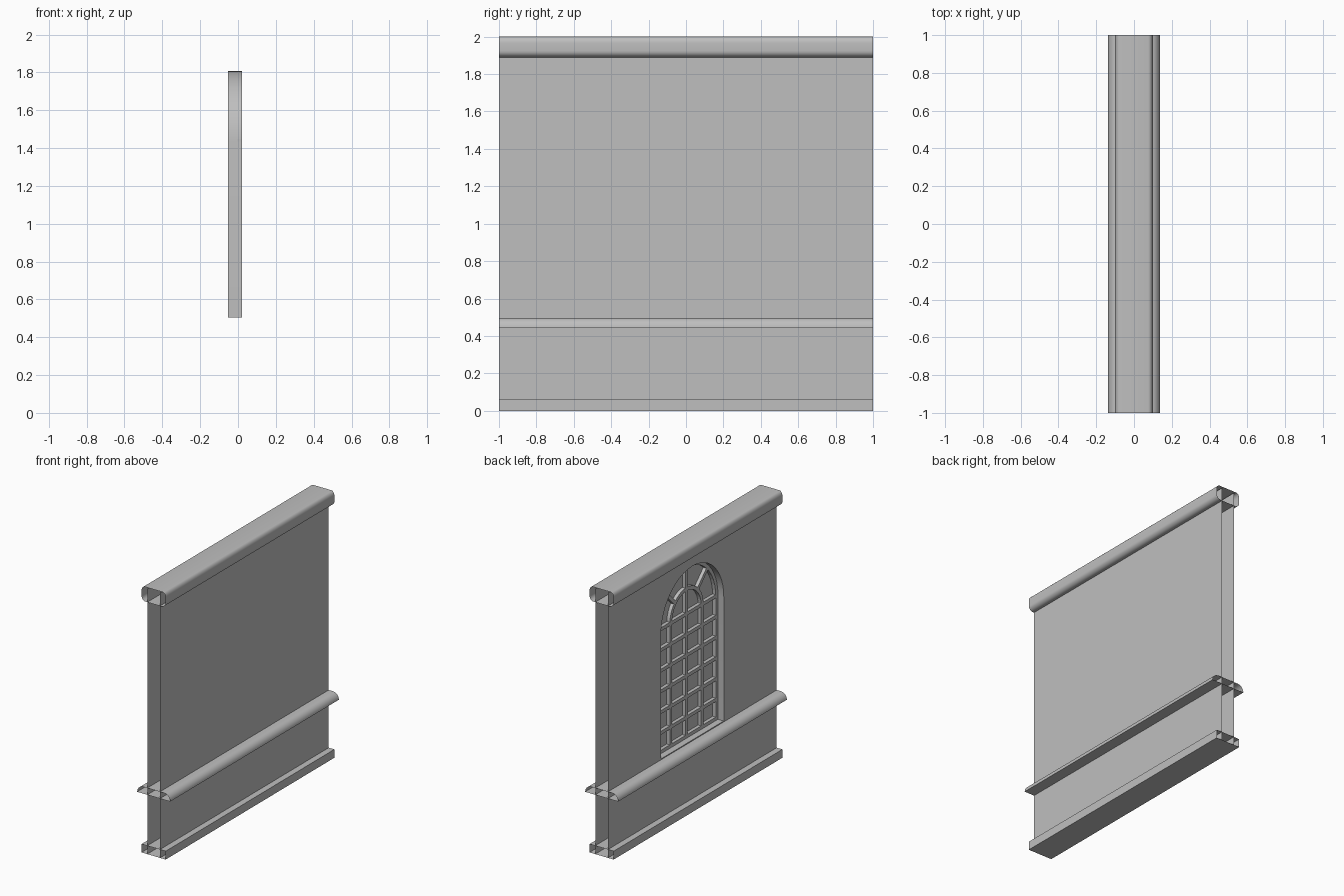
import bpy, bmesh, math
from mathutils import Matrix, Vector

if "Cube" in bpy.data.objects:
    bpy.data.objects.remove(bpy.data.objects["Cube"], do_unlink=True)

stone = bpy.data.materials.new("pale_grey_stone")
stone.use_nodes = True
stone.diffuse_color = (0.52, 0.52, 0.52, 1)
stone.node_tree.nodes["Principled BSDF"].inputs["Base Color"].default_value = (0.52, 0.52, 0.52, 1)

FACE = 0.053      # half thickness of the wall
PANE = 0.021      # depth of the window pane
SILL, SPRING, RADIUS = 0.503, 1.435, 0.372
BAR = 0.026


def finish(name, bm, smooth=False, recalc=True):
    if recalc:
        bmesh.ops.recalc_face_normals(bm, faces=bm.faces)
    mesh = bpy.data.meshes.new(name)
    bm.to_mesh(mesh)
    bm.free()
    mesh.materials.append(stone)
    obj = bpy.data.objects.new(name, mesh)
    bpy.context.collection.objects.link(obj)
    if smooth:
        bpy.ops.object.select_all(action='DESELECT')
        obj.select_set(True)
        bpy.context.view_layer.objects.active = obj
        bpy.ops.object.shade_smooth_by_angle(angle=math.radians(35))
    return obj


def flat_face(bm, x, points, side):
    """Polygon in the plane x, facing along side."""
    face = bm.faces.new([bm.verts.new((x, y, z)) for y, z in points])
    face.normal_update()
    if face.normal.x * side < 0:
        face.normal_flip()


def moulding(name, half):
    """Open-ended tube along y from the right half of its section, top to bottom."""
    section = half + [(-x, z) for x, z in reversed(half)]
    bm = bmesh.new()
    ends = [[bm.verts.new((x, y, z)) for x, z in section] for y in (-1, 1)]
    for i in range(len(section)):
        j = (i + 1) % len(section)
        bm.faces.new((ends[0][i], ends[0][j], ends[1][j], ends[1][i]))
    finish(name, bm, smooth=True)


def arc(r, start=0, stop=180, steps=24):
    angles = [math.radians(start + (stop - start) * i / steps) for i in range(steps + 1)]
    return [(r * math.cos(a), SPRING + r * math.sin(a)) for a in angles]


def outline(inset=0):
    """Closed arched window outline."""
    r = RADIUS - inset
    return [(-r, SILL + inset), (r, SILL + inset)] + arc(r)


def band(bm, outer, inner, front, closed):
    """Raised strip between two outlines, standing on the pane."""
    loops = [[bm.verts.new((x, y, z)) for y, z in pts]
             for x, pts in ((PANE, outer), (front, outer), (front, inner), (PANE, inner))]
    n = len(outer)
    for i in range(n if closed else n - 1):
        j = (i + 1) % n
        for a, b in zip(loops, loops[1:]):
            bm.faces.new((a[i], a[j], b[j], b[i]))


def bar(bm, start, end):
    """Square glazing bar between two (y, z) points."""
    a, b = Vector((0, *start)), Vector((0, *end))
    d = b - a
    turn = Matrix.Rotation(math.atan2(d.z, d.y), 4, 'X')
    size = Matrix.Diagonal((BAR, d.length, BAR, 1))
    place = Matrix.Translation((a + b) / 2 + Vector((PANE - BAR / 2, 0, 0)))
    bmesh.ops.create_cube(bm, size=1, matrix=place @ turn @ size)


# Wall: plain side, and the other side cut around the window
bm = bmesh.new()
flat_face(bm, FACE, [(-1, 0), (1, 0), (1, 1.99), (-1, 1.99)], 1)
for s in (-1, 1):
    half = [(0, 0), (0, SILL), (RADIUS, SILL)] + arc(RADIUS, 0, 90, 12)
    half += [(0, 1.99), (1, 1.99), (1, 0)]
    flat_face(bm, -FACE, [(s * y, z) for y, z in half], -1)
finish("wall", bm, recalc=False)

# Window recess, facing into the opening
bm = bmesh.new()
rim = outline()
rings = [[bm.verts.new((x, y, z)) for y, z in rim] for x in (-FACE, PANE)]
for i in range(len(rim)):
    j = (i + 1) % len(rim)
    if (Vector(rim[i]) - Vector(rim[j])).length > 1e-5:
        face = bm.faces.new((rings[0][i], rings[0][j], rings[1][j], rings[1][i]))
        face.normal_update()
        middle = face.calc_center_median()
        if face.normal.dot(Vector((middle.x, 0, 1.2)) - middle) < 0:
            face.normal_flip()
finish("window_recess", bm, smooth=True, recalc=False)

# Window pane
bm = bmesh.new()
flat_face(bm, PANE, outline(), -1)
finish("window_pane", bm, recalc=False)

# Window frame and inner arch
bm = bmesh.new()
band(bm, outline(), outline(BAR), PANE - BAR, True)
finish("window_frame", bm)
INNER = RADIUS / 2
bm = bmesh.new()
band(bm, arc(INNER + BAR / 2), arc(INNER - BAR / 2), PANE - BAR, False)
finish("inner_arch", bm)

# Glazing bars: uprights, crossbars and spokes
bm = bmesh.new()
for y in (-INNER, INNER):
    bar(bm, (y, SILL), (y, SPRING))
bar(bm, (0, SILL), (0, SPRING + RADIUS))
for i in range(1, 7):
    z = SILL + (SPRING - SILL) * i / 6
    bar(bm, (-RADIUS, z), (RADIUS, z))
for angle in (45, 135):
    bar(bm, arc(INNER, angle, angle, 1)[0], arc(RADIUS - 0.01, angle, angle, 1)[0])
finish("glazing_bars", bm)

# Mouldings: square base, quarter-round rail, rounded cornice
moulding("base_moulding", [(0.1, 0.063), (0.1, 0)])
quarter = [math.radians(90 - 15 * i) for i in range(7)]
moulding("rail_moulding", [(0.088 + 0.049 * math.cos(a), 0.445 + 0.051 * math.sin(a)) for a in quarter])
upper = [(0.075 + 0.025 * math.cos(a), 1.965 + 0.035 * math.sin(a)) for a in quarter]
lower = [(0.065 + 0.035 * math.cos(a), 1.925 - 0.035 * math.sin(a)) for a in reversed(quarter)]
moulding("cornice", upper + lower)
